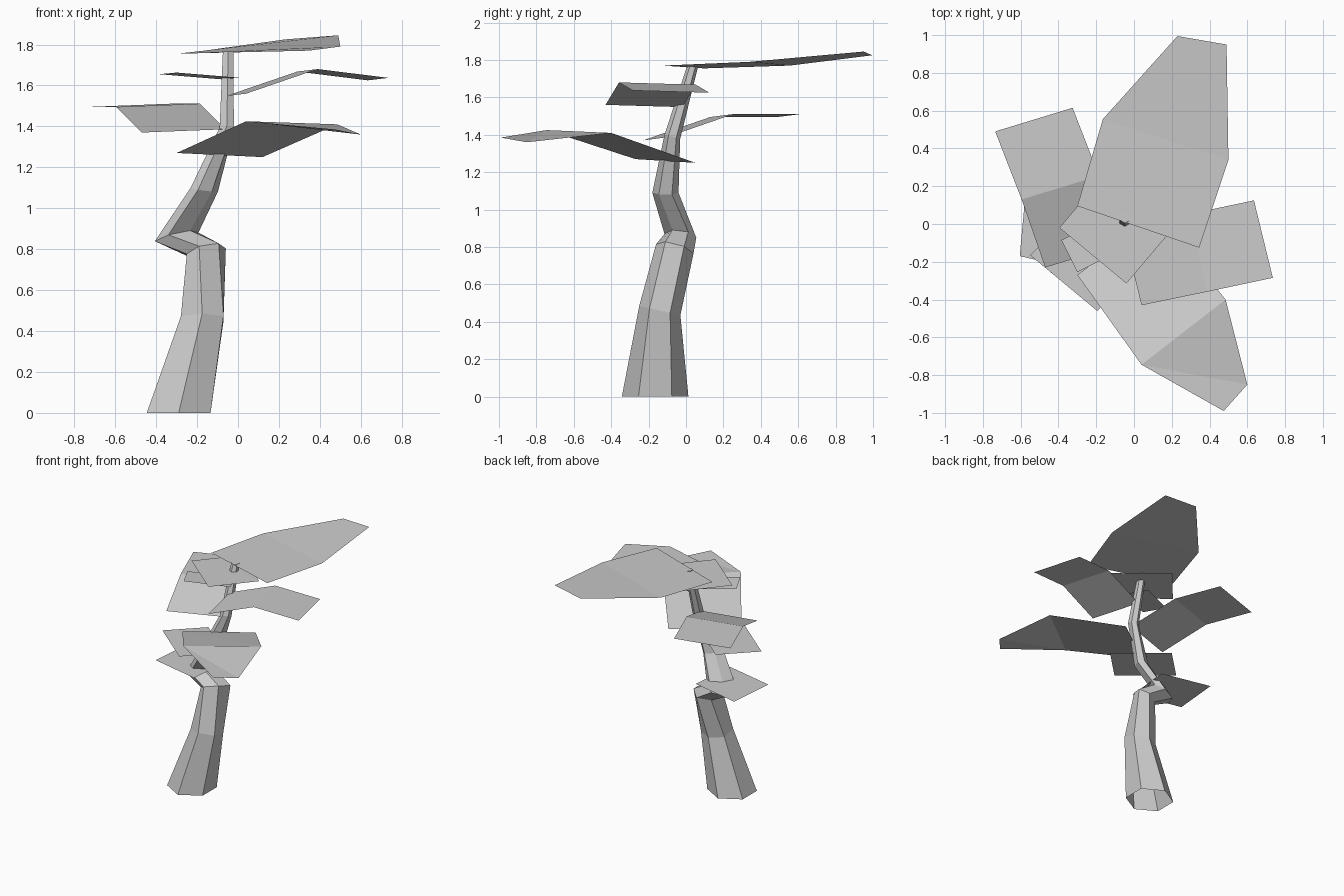
import bpy
import math
from mathutils import Vector

default_cube = bpy.data.objects.get("Cube")
if default_cube:
    bpy.data.objects.remove(default_cube, do_unlink=True)

# One flat grey for the whole tree
grey = bpy.data.materials.new("plain_grey")
grey.use_nodes = True
colour = (0.6, 0.6, 0.6, 1)
grey.diffuse_color = colour
for node in grey.node_tree.nodes:
    if node.type == "BSDF_PRINCIPLED":
        node.inputs["Base Color"].default_value = colour


def make_object(name, verts, faces):
    """Create a flat-shaded mesh object in the tree's material."""
    mesh = bpy.data.meshes.new(name)
    mesh.from_pydata([tuple(v) for v in verts], [], faces)
    mesh.materials.append(grey)
    mesh.update()
    obj = bpy.data.objects.new(name, mesh)
    bpy.context.scene.collection.objects.link(obj)
    return obj


def hexagon(centre, side_axis, depth_axis):
    """Six corners, counter-clockwise from above, starting at the front."""
    centre, side, depth = Vector(centre), Vector(side_axis), Vector(depth_axis)
    corners = []
    for i in range(6):
        angle = math.radians(60 * i)
        corners.append(centre + side * math.sin(angle) - depth * math.cos(angle))
    return corners


def loft(name, sections):
    """Skin tilted hexagons into a trunk, open below and capped above."""
    verts, faces = [], []
    for section in sections:
        verts += hexagon(*section)
    for level in range(len(sections) - 1):
        low, high = level * 6, level * 6 + 6
        for i in range(6):
            j = (i + 1) % 6
            faces.append((low + i, low + j, high + j, high + i))
    top = len(verts) - 6
    faces.append(tuple(range(top, top + 6)))
    return make_object(name, verts, faces)


def leaf(name, rows, split=False):
    """Thin sheet from pairs of (left, right) points, creased at each row."""
    verts = [point for row in rows for point in row]
    faces = []
    for row in range(len(rows) - 1):
        a = row * 2
        b, c, d = a + 1, a + 3, a + 2
        if split:
            faces += [(a, b, c), (a, c, d)]
        else:
            faces.append((a, b, c, d))
    return make_object(name, verts, faces)


def parallel_leaf(name, left_edge, across):
    """Leaf of constant width: its left edge is repeated along one offset."""
    offset = Vector(across)
    return leaf(name, [(Vector(p), Vector(p) + offset) for p in left_edge])


# Crooked trunk: centre, sideways axis and depth axis of each section
loft("trunk", [
    ((-.29, -.165, 0), (.18, 0, 0), (0, .178, 0)),
    ((-.175, -.14, .46), (.12, 0, 0), (0, .11, -.025)),
    ((-.155, -.06, .79), (.09, 0, .03), (.035, .1, -.025)),
    ((-.3, -.03, .86), (.1, 0, .03), (.04, .085, -.01)),
    ((-.165, -.11, 1.09), (.06, 0, -.01), (.03, .07, 0)),
    ((-.055, -.073, 1.39), (.04, 0, 0), (0, .042, -.01)),
    ((-.048, .035, 1.765), (.03, 0, 0), (0, .03, 0)),
])

# Broad leaf at the crown, leaning backwards
leaf("crown_leaf", [
    ((-.3, .095, 1.755), (.345, -.125, 1.77)),
    ((-.165, .555, 1.77), (.5, .34, 1.79)),
    ((.23, .995, 1.825), (.49, .95, 1.845)),
])

# Drooping leaf reaching out over the front
leaf("front_leaf", [
    ((-.3, -.27, 1.27), (.12, .05, 1.25)),
    ((.04, -.745, 1.425), (.485, -.4, 1.41)),
    ((.475, -.99, 1.385), (.6, -.85, 1.36)),
], split=True)
bpy.data.objects["front_leaf"].data.flip_normals()

# Folded side leaves
parallel_leaf("left_leaf", [
    (.04, -.43, 1.56),
    (.39, -.358, 1.68),
    (.735, -.285, 1.637),
], (-.1, .41, -.012))
parallel_leaf("right_leaf", [
    (-.47, -.23, 1.37),
    (-.595, .13, 1.495),
    (-.735, .49, 1.495),
], (.41, .125, .016))

# Small flat leaves around the trunk
parallel_leaf("upper_leaf", [(-.395, -.02, 1.71), (-.15, .27, 1.71)],
              (.355, -.295, 0))
parallel_leaf("upper_tilted_leaf", [(-.385, -.085, 1.655), (-.08, .07, 1.63)],
              (.085, -.17, .008))
parallel_leaf("middle_leaf", [(-.55, -.165, 1.17), (-.31, .07, 1.17)],
              (.355, -.295, 0))
parallel_leaf("low_leaf", [(-.605, -.17, .92), (-.57, .21, .92)],
              (.4, -.09, 0))

# Face every leaf upwards
for obj in bpy.context.scene.objects:
    if obj.type == "MESH" and "leaf" in obj.name:
        if sum(poly.normal.z * poly.area for poly in obj.data.polygons) < 0:
            obj.data.flip_normals()
